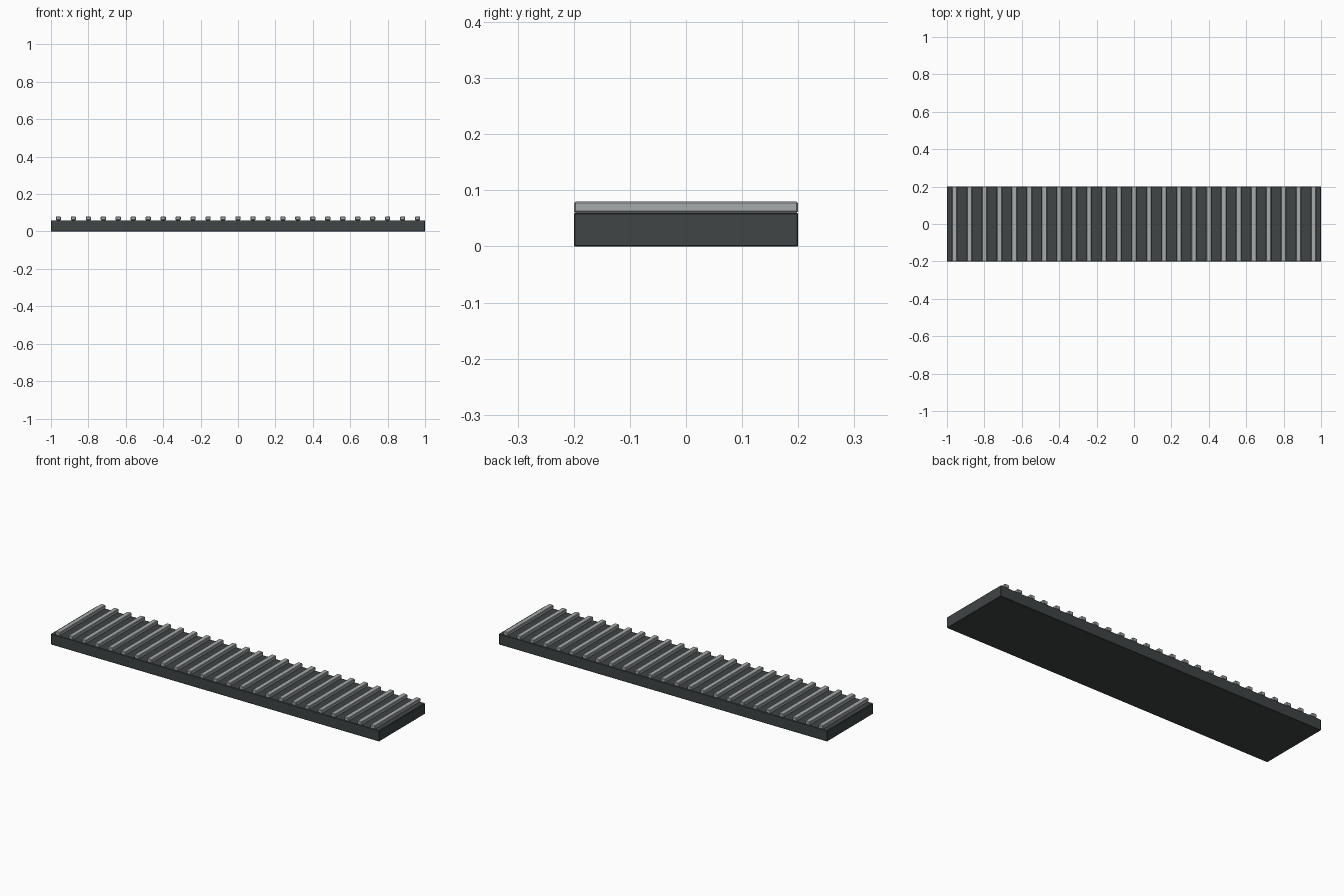
import bpy

if "Cube" in bpy.data.objects:
    bpy.data.objects.remove(bpy.data.objects["Cube"])


def material(name, rgb):
    m = bpy.data.materials.new(name)
    m.diffuse_color = (*rgb, 1)
    m.use_nodes = True
    m.node_tree.nodes["Principled BSDF"].inputs["Base Color"].default_value = m.diffuse_color
    return m


def box(name, size, center, mat, bevel):
    bpy.ops.mesh.primitive_cube_add(size=1, location=center)
    ob = bpy.context.object
    ob.name = name
    ob.scale = size
    bpy.ops.object.transform_apply(location=False, rotation=False, scale=True)
    mod = ob.modifiers.new("edge_bevel", 'BEVEL')
    mod.width = bevel
    mod.segments = 1
    ob.data.materials.append(mat)
    return ob


dark = material("dark_rubber", (0.05, 0.058, 0.058))
light = material("worn_grey", (0.38, 0.41, 0.41))

# Flat base slab
box("base_slab", (2.0, 0.4, 0.06), (0, 0, 0.03), dark, 0.002)

# Raised cross ribs, evenly spaced along the slab
for i in range(25):
    box(f"rib_{i + 1:02d}", (0.028, 0.4, 0.02), (-0.96 + 0.08 * i, 0, 0.07), light, 0.003)
